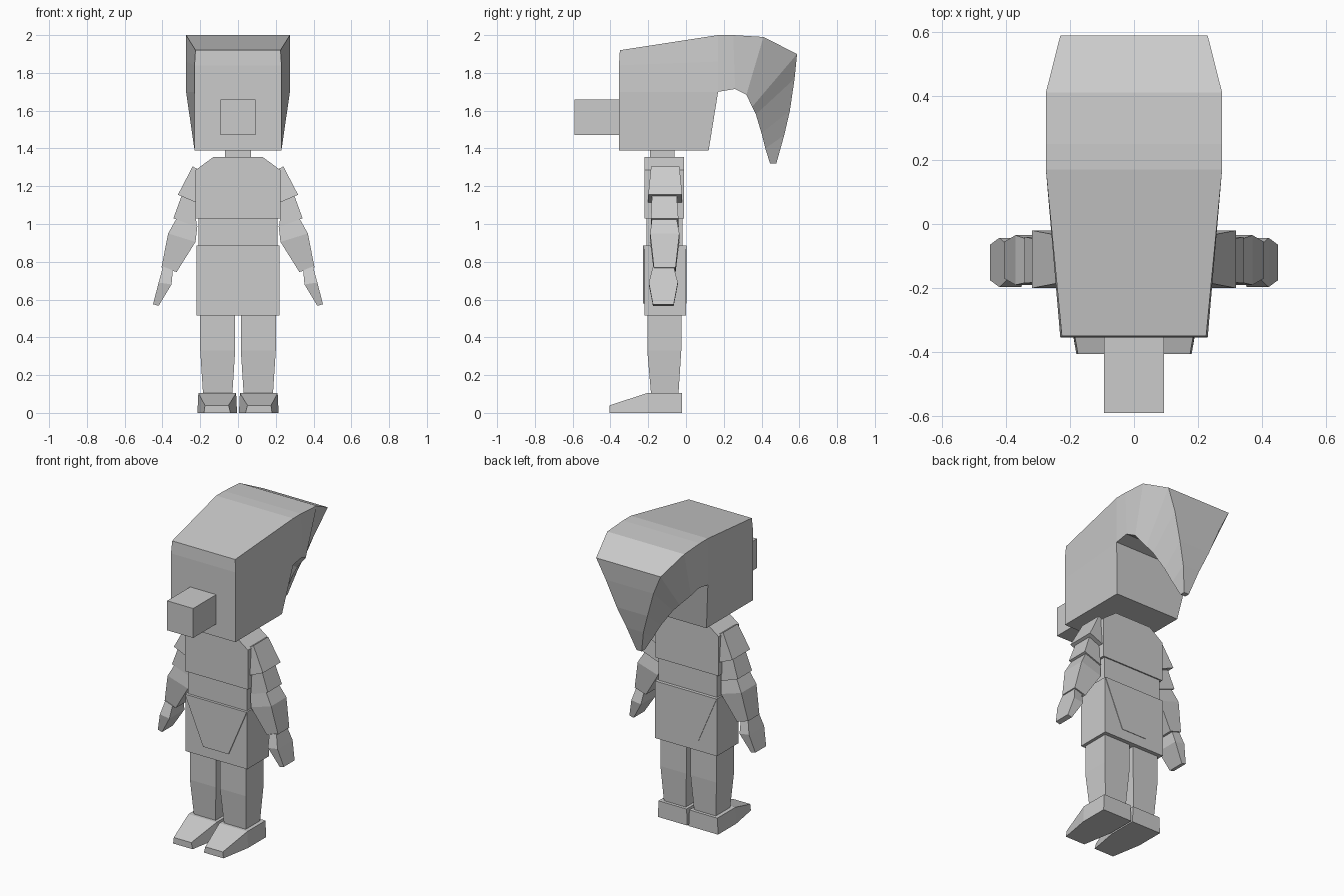
import bpy, bmesh

if "Cube" in bpy.data.objects:
    bpy.data.objects.remove(bpy.data.objects["Cube"])


def loft(name, rings, start_cap=True, end_cap=True, drop=None):
    """Skin closed rings of points into one flat-shaded object."""
    bm = bmesh.new()
    vs = [[bm.verts.new(p) for p in ring] for ring in rings]
    n = len(rings[0])
    for a, b in zip(vs, vs[1:]):
        for i in range(n):
            j = (i + 1) % n
            bm.faces.new((a[i], a[j], b[j], b[i]))
    if start_cap:
        bm.faces.new(vs[0][::-1])
    if end_cap:
        bm.faces.new(vs[-1])
    bmesh.ops.recalc_face_normals(bm, faces=bm.faces)
    if drop:
        gone = [f for f in bm.faces if drop(f.calc_center_median())]
        bmesh.ops.delete(bm, geom=gone, context='FACES')
    me = bpy.data.meshes.new(name)
    bm.to_mesh(me)
    bm.free()
    ob = bpy.data.objects.new(name, me)
    bpy.context.collection.objects.link(ob)
    return ob


def rect(x0, x1, y0, y1, z):
    return [(x0, y0, z), (x1, y0, z), (x1, y1, z), (x0, y1, z)]


def box(name, x, y0, y1, z0, z1):
    return loft(name, [rect(-x, x, y0, y1, z) for z in (z0, z1)])


def span(wa, ya, za, wb, yb, zb):
    """Symmetric ring from two (half width, y, z) edges."""
    return [(-wa, ya, za), (wa, ya, za), (wb, yb, zb), (-wb, yb, zb)]


def plate(name, outline, y0, y1):
    return loft(name, [[(x, y, z) for x, z in outline] for y in (y0, y1)])


def limb(name, rings, s):
    """Tilted box sections: outer x, z, inner x, z, y range."""
    return loft(name, [[(s * xo, y0, zo), (s * xi, y0, zi), (s * xi, y1, zi), (s * xo, y1, zo)]
                       for xo, zo, xi, zi, y0, y1 in rings])


# Head, open at the back where the hair continues
loft("head", [
    span(.23, -.355, 1.39, .23, .12, 1.39),
    span(.23, -.355, 1.70, .275, .17, 1.70),
    span(.23, -.355, 1.84, .275, .17, 1.86),
    span(.225, -.35, 1.92, .275, .17, 2.0),
], drop=lambda c: c.y > .165)

# Hair sweeping back and down to a point
loft("hair", [span(*r) for r in (
    (.275, .17, 2.0, .275, .17, 1.70),
    (.275, .25, 2.0, .275, .26, 1.715),
    (.275, .41, 1.99, .26, .32, 1.685),
    (.23, .588, 1.90, .20, .35, 1.62),
    (.17, .575, 1.77, .165, .37, 1.58),
    (.11, .55, 1.60, .10, .40, 1.48),
    (.06, .52, 1.47, .06, .42, 1.40),
    (.018, .478, 1.32, .018, .445, 1.32),
)], start_cap=False)

box("nose", .093, -.59, -.355, 1.47, 1.66)
box("neck", .07, -.19, -.06, 1.34, 1.40)

# Torso
plate("chest", [(-.13, 1.355), (-.225, 1.285), (-.225, 1.03),
                (.225, 1.03), (.225, 1.285), (.13, 1.355)], -.22, -.01)
box("waist", .21, -.21, -.018, .87, 1.03)
box("skirt", .22, -.22, 0, .515, .885)
flap = [(-.22, .885), (-.09, .58), (.09, .58), (.22, .885)]
plate("front_flap", flap, -.227, -.22)
plate("back_flap", flap, 0, .003)

for side, s in (("left", 1), ("right", -1)):
    # Legs and wedge-shaped feet
    loft(side + "_leg", [
        rect(s * .03, s * .185, -.185, -.04, .10),
        rect(s * .015, s * .2, -.205, -.025, .33),
        rect(s * .015, s * .2, -.205, -.025, .52)])
    loft(side + "_foot", [
        [(s * a, y, 0), (s * b, y, 0), (s * d, y, z), (s * c, y, z)]
        for y, a, b, c, d, z in (
            (-.405, .04, .18, .05, .175, .04),
            (-.205, .005, .215, .01, .21, .105),
            (-.02, .005, .215, .01, .21, .105))])
    # Arms
    limb(side + "_shoulder", [
        (.24, 1.305, .205, 1.285, -.185, -.035),
        (.318, 1.155, .225, 1.115, -.2, -.02)], s)
    limb(side + "_upper_arm", [
        (.295, 1.16, .225, 1.13, -.18, -.05),
        (.342, 1.03, .22, .985, -.185, -.04)], s)
    limb(side + "_forearm", [
        (.325, 1.03, .215, .99, -.18, -.05),
        (.37, .95, .225, .905, -.19, -.035),
        (.405, .77, .325, .746, -.17, -.055)], s)
    limb(side + "_hand", [
        (.397, .775, .345, .755, -.175, -.065),
        (.42, .69, .352, .68, -.197, -.043),
        (.45, .575, .42, .567, -.175, -.065)], s)
